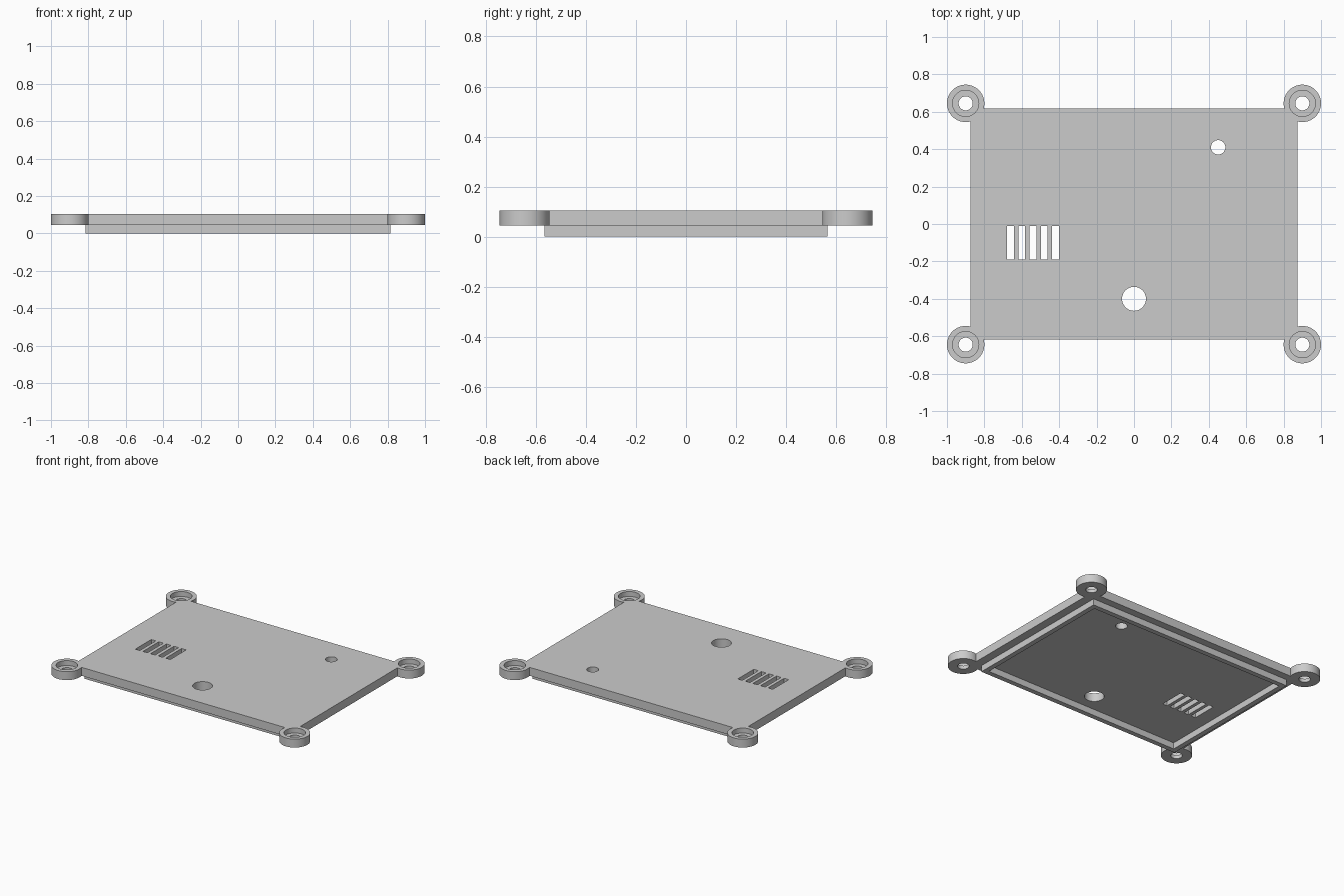
import bpy
import bmesh
from mathutils import Matrix, Vector

if "Cube" in bpy.data.objects:
    bpy.data.objects.remove(bpy.data.objects["Cube"])

BASE, TOP = 0.045, 0.105
SEAT = 0.07
CORNERS = [(sx * 0.9, sy * 0.645) for sx in (-1, 1) for sy in (-1, 1)]

grey = bpy.data.materials.new("light_grey")
grey.use_nodes = True
grey.diffuse_color = (0.6, 0.6, 0.6, 1)
grey.node_tree.nodes["Principled BSDF"].inputs["Base Color"].default_value = (0.6, 0.6, 0.6, 1)


def finish(name, bm):
    mesh = bpy.data.meshes.new(name)
    bm.to_mesh(mesh)
    bm.free()
    mesh.materials.append(grey)
    obj = bpy.data.objects.new(name, mesh)
    bpy.context.collection.objects.link(obj)
    return obj


def box(name, x, y, sx, sy, z0, z1):
    bm = bmesh.new()
    place = Matrix.Translation((x, y, (z0 + z1) / 2)) @ Matrix.Diagonal((sx, sy, z1 - z0, 1))
    bmesh.ops.create_cube(bm, size=1, matrix=place)
    return finish(name, bm)


def disc(name, x, y, radius, z0, z1):
    bm = bmesh.new()
    bmesh.ops.create_cone(bm, cap_ends=True, segments=64, radius1=radius, radius2=radius,
                          depth=z1 - z0, matrix=Matrix.Translation((x, y, (z0 + z1) / 2)))
    return finish(name, bm)


def combine(target, tool, operation):
    """Apply one boolean and discard the tool."""
    mod = target.modifiers.new("combine", "BOOLEAN")
    mod.operation, mod.solver, mod.object = operation, "EXACT", tool
    bpy.context.view_layer.objects.active = target
    bpy.ops.object.modifier_apply(modifier=mod.name)
    bpy.data.objects.remove(tool)


# Cover plate with four round screw ears
plate = box("cover_plate", 0, 0, 1.75, 1.235, BASE, TOP)
for x, y in CORNERS:
    combine(plate, disc("screw_ear", x, y, 0.1, BASE, TOP), "UNION")

# Screw holes and their counterbores
for x, y in CORNERS:
    combine(plate, disc("counterbore", x, y, 0.07, SEAT, TOP + 0.1), "DIFFERENCE")
    combine(plate, disc("screw_hole", x, y, 0.0375, -0.1, TOP + 0.1), "DIFFERENCE")

# Large and small round openings
for x, y, radius in ((0, -0.4, 0.064), (0.45, 0.41, 0.0385)):
    combine(plate, disc("round_opening", x, y, radius, -0.1, TOP + 0.1), "DIFFERENCE")

# Row of vent slots
for i in range(5):
    combine(plate, box("vent_slot", -0.66 + 0.06 * i, -0.1, 0.036, 0.18, -0.1, TOP + 0.1), "DIFFERENCE")

# Locating lip under the plate
lip = box("locating_lip", 0, 0, 1.63, 1.13, 0, BASE)
combine(lip, box("lip_hollow", 0, 0, 1.56, 1.06, -0.1, TOP), "DIFFERENCE")

# Smooth the round walls, keep the edges crisp
for obj in (plate, lip):
    bpy.ops.object.select_all(action="DESELECT")
    obj.select_set(True)
    bpy.context.view_layer.objects.active = obj
    bpy.ops.object.shade_smooth_by_angle(angle=0.5)
